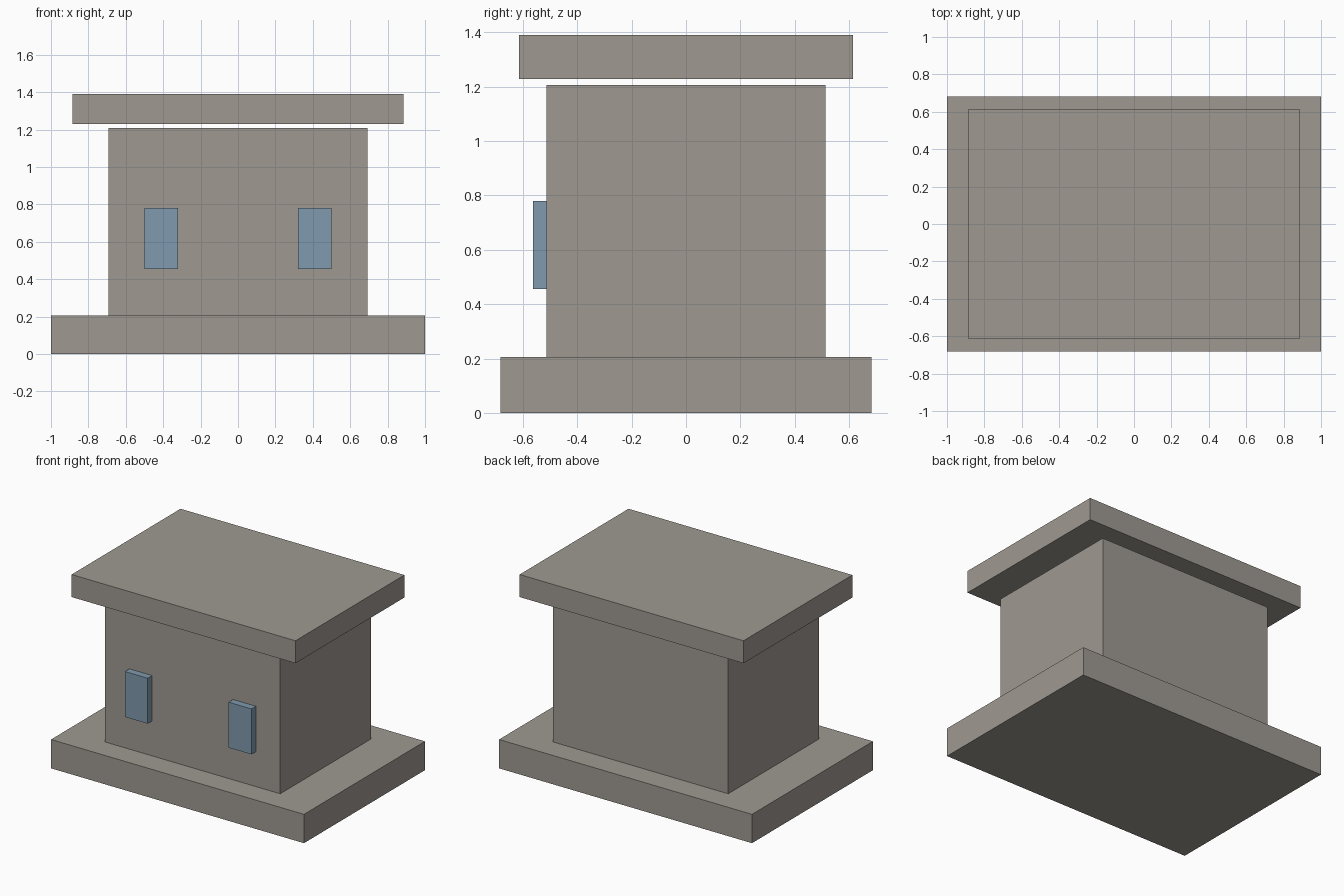
import bpy

default = bpy.data.objects.get("Cube")
if default:
    bpy.data.objects.remove(default, do_unlink=True)


def make_material(name, rgb):
    mat = bpy.data.materials.new(name)
    mat.use_nodes = True
    colour = (*rgb, 1.0)
    mat.diffuse_color = colour
    mat.node_tree.nodes["Principled BSDF"].inputs["Base Color"].default_value = colour
    return mat


def box(name, low, high, mat):
    """Add a box spanning two opposite corners."""
    centre = [(a + b) / 2 for a, b in zip(low, high)]
    bpy.ops.mesh.primitive_cube_add(size=1, location=centre)
    obj = bpy.context.object
    obj.name = name
    obj.scale = [b - a for a, b in zip(low, high)]
    bpy.ops.object.transform_apply(location=False, rotation=False, scale=True)
    obj.data.materials.append(mat)
    return obj


def slab(name, half_x, half_y, bottom, top, mat):
    """Add a box centred on the vertical axis."""
    return box(name, (-half_x, -half_y, bottom), (half_x, half_y, top), mat)


stone = make_material("warm grey stone", (0.345, 0.32, 0.285))
glass = make_material("dusty blue glass", (0.215, 0.32, 0.42))

# Base, walls and the roof slab floating just above them
slab("base", 1.0, 0.683, 0.0, 0.206, stone)
slab("walls", 0.693, 0.513, 0.206, 1.207, stone)
slab("roof", 0.885, 0.615, 1.229, 1.39, stone)

# Pair of raised windows on the front wall
for side, x in (("left", 0.41), ("right", -0.41)):
    box(side + "_window", (x - 0.09, -0.563, 0.455), (x + 0.09, -0.513, 0.78), glass)
